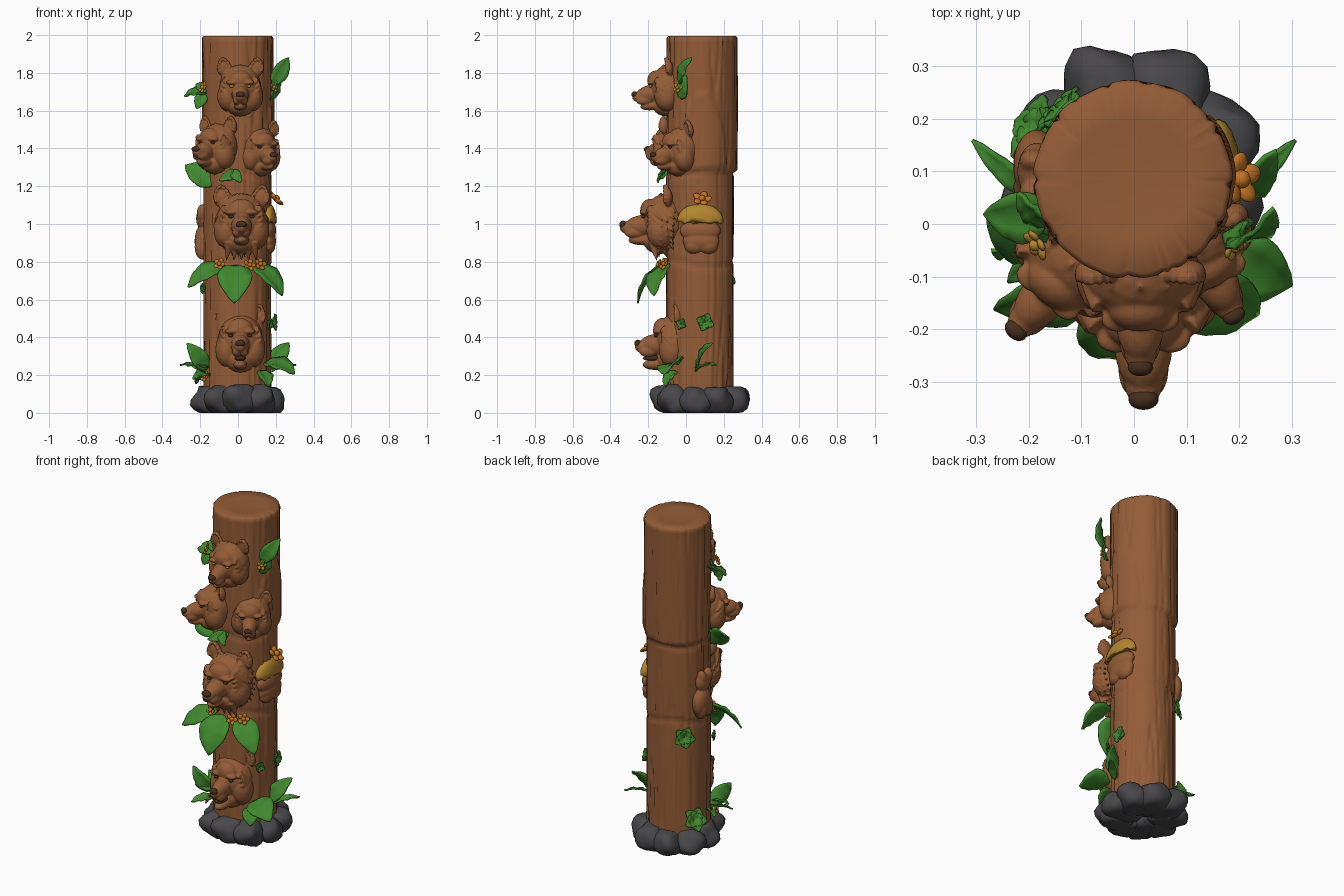
import bpy, bmesh, math, random
from mathutils import Vector, Matrix, noise

if "Cube" in bpy.data.objects:
    bpy.data.objects.remove(bpy.data.objects["Cube"])

random.seed(4)


def mat(name, rgb):
    m = bpy.data.materials.new(name)
    m.diffuse_color = (*rgb, 1)
    m.use_nodes = True
    m.node_tree.nodes["Principled BSDF"].inputs["Base Color"].default_value = m.diffuse_color
    return m


WOOD = mat("carved wood brown", (0.295, 0.107, 0.038))
DARK = mat("dark brown", (0.06, 0.028, 0.012))
STONE = mat("stone grey", (0.066, 0.063, 0.068))
LEAF = mat("leaf green", (0.052, 0.25, 0.028))
GOLD = mat("honey gold", (0.45, 0.235, 0.028))
ORANGE = mat("flower orange", (0.55, 0.175, 0.018))


def finish(bm, name, material, smooth=True):
    bmesh.ops.recalc_face_normals(bm, faces=bm.faces)
    me = bpy.data.meshes.new(name)
    bm.to_mesh(me)
    bm.free()
    me.materials.append(material)
    for p in me.polygons:
        p.use_smooth = smooth
    ob = bpy.data.objects.new(name, me)
    bpy.context.collection.objects.link(ob)
    return ob


def ball(bm, c, r, M=Matrix(), sub=3):
    T = M @ Matrix.Translation(c) @ Matrix.Diagonal((*r, 1))
    return bmesh.ops.create_icosphere(bm, subdivisions=sub, radius=1, matrix=T)["verts"]


def spike(bm, c, d, r, length, M):
    q = Vector(d).to_track_quat("Z", "Y").to_matrix().to_4x4()
    bmesh.ops.create_cone(bm, cap_ends=True, segments=8, radius1=r, radius2=0.001,
                          depth=length, matrix=M @ Matrix.Translation(c) @ q)


def fuse(ob, voxel=0.006, steps=2):
    m = ob.modifiers.new("fuse", "REMESH")
    m.mode, m.voxel_size, m.use_smooth_shade = "VOXEL", voxel, True
    s = ob.modifiers.new("soften", "SMOOTH")
    s.factor, s.iterations = 0.5, steps


# trunk: three stacked log sections with bark grooves
def trunk_radius(a, z):
    n = noise.noise(Vector((math.cos(a) * 4, math.sin(a) * 4, z * 0.9)))
    r = 0.188 if z > 1.275 else 0.179
    r += 0.004 * n - 0.008 * max(0, 1 - abs(n) * 9)
    for seam in (0.79, 1.275):
        s = seam + 0.02 * math.sin(2 * a + seam * 5)
        r -= 0.009 * max(0, 1 - abs(z - s) / 0.018)
    if 1.3 < z < 1.7 - 0.5 * a * a and abs(a) < 0.7:     # raised bark slab on the right
        r += 0.006
    return r


bm = bmesh.new()
SEG, ROWS = 120, 110
rings = []
for i in range(ROWS + 1):
    z = 0.06 + 1.925 * i / ROWS
    cy = 0.084 if z > 1.275 else 0.074
    rings.append([(trunk_radius(a, z), a, z, cy) for a in
                  [(j / SEG * 2 - 1) * math.pi for j in range(SEG)]])
for k, z in ((0.95, 1.996), (0.6, 1.992), (0.25, 1.988)):      # cut top
    rings.append([(r * k, a, z, s) for r, a, _, s in rings[ROWS]])
vr = [[bm.verts.new((r * math.cos(a) - 0.002, s + r * math.sin(a), z)) for r, a, z, s in ring]
      for ring in rings]
for lo, hi in zip(vr, vr[1:]):
    for j in range(SEG):
        k = (j + 1) % SEG
        bm.faces.new((lo[j], lo[k], hi[k], hi[j]))
bm.faces.new(vr[-1])
bm.faces.new(vr[0][::-1])
finish(bm, "log_trunk", WOOD)

# ring of blocky base rocks
for i in range(9):
    a = math.radians(i * 40 - 10)
    bm = bmesh.new()
    M = Matrix.Translation((0.005 + 0.13 * math.cos(a), 0.077 + 0.15 * math.sin(a), 0.07)) \
        @ Matrix.Rotation(a, 4, "Z")
    top = random.uniform(0.132, 0.152)
    for v in ball(bm, (0, 0, 0), (0.123, 0.09, 0.095), M):
        c = v.co
        c += (c - M.translation) * 0.32 * noise.noise(c * 11 + Vector((i, 0, 0)))
        c.z = min(max(c.z, 0), top + 0.012 * noise.noise(c * 9))
    finish(bm, f"base_rock_{i + 1}", STONE)


# carved bear heads, facing -y before the turn
def bear(name, pos, turn, size, fur=0, mouth=False, eye=DARK, tall=1.0, nod=0):
    M = Matrix.Translation(pos) @ Matrix.Rotation(math.radians(turn), 4, "Z") \
        @ Matrix.Rotation(math.radians(nod), 4, "X") @ Matrix.Diagonal((size, size, size * tall, 1))
    bm = bmesh.new()
    ball(bm, (0, 0, 0), (0.112, 0.105, 0.118), M)                            # skull
    ball(bm, (0, -0.07, 0.045), (0.062, 0.045, 0.05), M)                     # forehead
    ball(bm, (0, -0.105, -0.02), (0.046, 0.075, 0.045), M)                   # snout
    ball(bm, (0, -0.15, -0.028), (0.033, 0.055, 0.031), M)
    ball(bm, (0, -0.105, -0.08 - 0.025 * mouth), (0.034, 0.062, 0.022), M)   # jaw
    ball(bm, (0, -0.03, -0.085), (0.07, 0.07, 0.055), M)
    for s in (-1, 1):
        ball(bm, (s * 0.066, -0.025, -0.04), (0.056, 0.062, 0.075), M)       # cheek
        ball(bm, (s * 0.043, -0.093, 0.038), (0.032, 0.024, 0.013), M)       # brow
        ball(bm, (s * 0.018, -0.14, -0.048), (0.022, 0.045, 0.024), M)       # lip
        ball(bm, (s * 0.088, 0.008, 0.1), (0.036, 0.02, 0.042), M)           # ear
        for k in range(11):                              # pointed ear rim
            a = math.radians(k * 24 - 30)
            peak = 0.012 * max(0, math.sin(a)) ** 4
            ball(bm, (s * (0.086 + 0.032 * math.cos(a) + peak / 2), -0.002,
                      0.102 + 0.034 * math.sin(a) + peak), (0.0085, 0.015, 0.0085), M, 2)
    for row in range(1 + fur * 2):                       # cheek and chin tufts, swept back
        for k in range(17):
            a = math.radians(k * 220 / 16 + row * 7 - 200)
            f = 0.93 + 0.07 * random.random()
            spike(bm, (0.106 * f * math.cos(a), row * 0.03 - 0.045, 0.112 * f * math.sin(a) - 0.008),
                  (0.55 * math.cos(a), 0.6, math.sin(a) * 0.6 - 0.7), 0.02, 0.07 + 0.025 * fur, M)
    for k in range(3 + 4 * fur):                         # forehead tufts
        x = (k / (2 + 4 * fur) - 0.5) * 0.1
        spike(bm, (x, -0.035, 0.1 - abs(x) * 0.3), (x * 5, 0.6, 1), 0.016, 0.06, M)
    for k in range(5 * fur):                             # chin beard
        x = (k - 2) * 0.03
        spike(bm, (x, -0.05, -0.13), (x * 3, 0.25, -1), 0.024, 0.09, M)
    fuse(finish(bm, name + "_head", WOOD), 0.0052)
    bm = bmesh.new()
    ball(bm, (0, -0.19, -0.014), (0.024, 0.017, 0.016), M)
    finish(bm, name + "_nose", DARK)
    bm = bmesh.new()
    for s in (-1, 1):
        ball(bm, (s * 0.046, -0.101, 0.019), (0.012, 0.009, 0.007), M, 2)
    finish(bm, name + "_eyes", eye)
    if mouth:
        bm = bmesh.new()
        ball(bm, (0, -0.12, -0.077), (0.028, 0.045, 0.012), M)
        finish(bm, name + "_mouth", DARK)


bear("bottom_bear", (0.012, -0.05, 0.385), 0, 1.08, mouth=True, tall=1.15)
bear("middle_bear", (0.018, -0.105, 1.015), 0, 1.2, fur=1, tall=1.04)
bear("upper_left_bear", (-0.105, -0.06, 1.41), -40, 0.98, tall=1.06)
bear("upper_right_bear", (0.108, -0.02, 1.395), 28, 0.93, tall=1.08, nod=5)
bear("top_bear", (0.012, -0.085, 1.72), 0, 1.0, eye=GOLD, tall=1.05, nod=6)


def outward(p, lift=0.4):
    d = Vector((p[0], p[1] - 0.08, 0)).normalized()
    return d + Vector((0, 0, lift))


# leaves: folded along the midrib, bowed from stem to tip
def leaf(base, tip, width, up):
    base, tip = Vector(base), Vector(tip)
    d = tip - base
    side = d.cross(up).normalized()
    n = side.cross(d).normalized()
    bm = bmesh.new()
    grid = []
    for i in range(11):
        t = i / 10
        w = width * max(0, math.sin(math.pi * t ** 0.75)) ** 0.8 + 0.002
        grid.append([bm.verts.new(base + d * t + side * s * w
                                  + n * (0.25 * w * abs(s) + 0.4 * d.length * t * (1 - t)
                                         + 0.004 * abs(s) * math.sin(t * 19)))
                     for s in (-1, -0.5, 0, 0.5, 1)])
    for a, b in zip(grid, grid[1:]):
        for j in range(4):
            bm.faces.new((a[j], a[j + 1], b[j + 1], b[j]))
    m = finish(bm, "leaf", LEAF).modifiers.new("thickness", "SOLIDIFY")
    m.thickness, m.offset = 0.008, 0


FRONT, SKY = Vector((0, -1, 0.3)), Vector((0, -0.4, 1))
# three large leaves under the middle bear
leaf((-0.015, -0.12, 0.78), (-0.02, -0.255, 0.58), 0.09, FRONT)
leaf((-0.07, -0.1, 0.78), (-0.265, -0.16, 0.665), 0.058, outward((-0.2, -0.16)))
leaf((0.08, -0.1, 0.78), (0.235, -0.17, 0.62), 0.07, outward((0.24, -0.16)))
# base leaves, in pairs where they match
for s in (-1, 1):
    leaf((s * 0.165, 0.03 + s * 0.03, 0.23), (s * 0.27, 0.045 + s * 0.095, 0.37), 0.045, FRONT)
    leaf((s * 0.18, 0.05, 0.22), (s * 0.307, 0.16, 0.253), 0.02, SKY)
leaf((0.14, -0.04, 0.26), (0.3, -0.115, 0.205), 0.075, SKY)
leaf((0.12, -0.05, 0.22), (0.16, -0.11, 0.14), 0.045, outward((0.2, -0.2)))
leaf((-0.16, -0.02, 0.24), (-0.27, -0.03, 0.25), 0.025, SKY)
leaf((-0.15, -0.02, 0.2), (-0.24, -0.11, 0.18), 0.028, SKY)
# leaves beneath the pair of bears
leaf((-0.13, -0.03, 1.2), (-0.28, 0.02, 1.31), 0.068, FRONT + SKY / 2)
leaf((0, -0.09, 1.27), (-0.1, -0.15, 1.23), 0.028, FRONT)
leaf((-0.03, -0.1, 1.28), (0.015, -0.15, 1.22), 0.026, FRONT)
# leaves beside the top bear
leaf((0.18, -0.03, 1.74), (0.265, 0.03, 1.88), 0.042, outward((0.18, -0.18)))
leaf((0.17, -0.02, 1.66), (0.21, 0, 1.79), 0.032, outward((0.2, 0)))
leaf((-0.16, 0.02, 1.69), (-0.285, 0.02, 1.675), 0.05, SKY)
leaf((-0.18, 0, 1.69), (-0.22, -0.02, 1.61), 0.032, FRONT)
leaf((-0.16, 0, 1.7), (-0.22, 0.06, 1.74), 0.025, FRONT)


# small sprigs: rosettes of little leaves
def sprig(c, size, count=4, lift=0.0):
    out = outward(c, lift).normalized()
    u = out.orthogonal().normalized()
    v = out.cross(u)
    for k in range(count):
        a = k * math.tau / count + 0.4
        d = u * math.cos(a) + v * math.sin(a) + out * 0.4
        leaf(c, Vector(c) + d * size, size * 0.5, out)


sprig((-0.125, 0.2, 0.71), 0.062, 5, 0.2)
sprig((0.178, 0.1, 0.48), 0.048)
sprig((0.16, -0.02, 0.47), 0.03)
sprig((-0.175, 0, 0.66), 0.03)
sprig((-0.17, 0.17, 0.2), 0.07, 5, 0.6)


# blossoms: five petals round a bud
def blossom(c, size, material=ORANGE, lift=0.4):
    M = Matrix.Translation(c) @ outward(c, lift).to_track_quat("Z", "Y").to_matrix().to_4x4()
    bm = bmesh.new()
    ball(bm, (0, 0, size * 0.3), (size * 0.35,) * 3, M, 2)
    for k in range(5):
        R = M @ Matrix.Rotation(k * math.tau / 5, 4, "Z") @ Matrix.Rotation(-0.35, 4, "Y")
        ball(bm, (size * 0.6, 0, 0), (size * 0.45, size * 0.38, size * 0.2), R, 2)
    finish(bm, "blossom", material)


blossom((0.06, -0.14, 0.78), 0.034)
blossom((0.115, -0.11, 0.785), 0.036)
blossom((-0.095, -0.115, 0.785), 0.036)
blossom((-0.14, -0.07, 0.77), 0.024, GOLD)
blossom((0.193, 0.085, 1.125), 0.052, lift=1)
blossom((0.185, -0.04, 1.72), 0.03, GOLD)
blossom((-0.18, -0.035, 1.72), 0.034, GOLD)
blossom((-0.17, -0.04, 0.19), 0.032)

# honey pot on the right side
bm = bmesh.new()
ball(bm, (0.16, 0.075, 0.965), (0.042, 0.11, 0.06))
ball(bm, (0.16, 0.08, 0.91), (0.042, 0.098, 0.055))
for y in (0.045, 0.115):
    ball(bm, (0.16, y, 0.885), (0.038, 0.055, 0.045))
fuse(finish(bm, "honey_pot", WOOD), 0.006, 1)
bm = bmesh.new()
for v in ball(bm, (0.16, 0.075, 1.01), (0.045, 0.125, 0.1)):
    v.co.z = max(v.co.z, 1.008 + 0.008 * math.sin(v.co.y * 130))
finish(bm, "honey_pot_cap", GOLD)

# carved jar and paw on the left side
bm = bmesh.new()
ball(bm, (-0.185, 0.11, 0.91), (0.045, 0.07, 0.09))
ball(bm, (-0.185, 0.1, 1.03), (0.037, 0.055, 0.06))
for y in (0.06, 0.12):
    ball(bm, (-0.19, y, 1.06), (0.028, 0.024, 0.045))
    ball(bm, (-0.187, y + 0.01, 0.88), (0.043, 0.03, 0.07))
fuse(finish(bm, "side_carving", WOOD), 0.006, 1)
